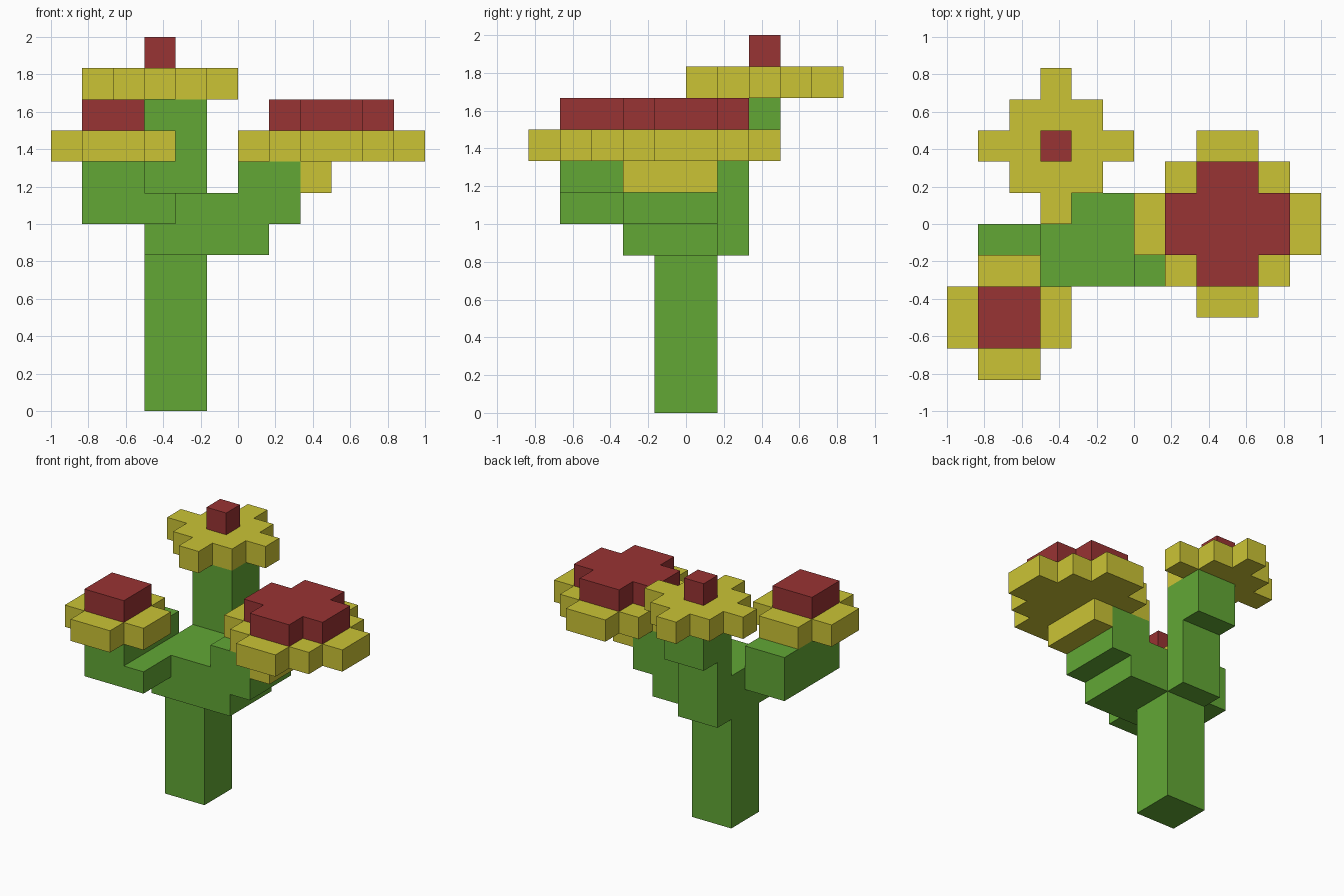
import bpy, bmesh, math

if "Cube" in bpy.data.objects:
    bpy.data.objects.remove(bpy.data.objects["Cube"])

U = 1 / 6  # size of one block


def material(name, rgb):
    mat = bpy.data.materials.new(name)
    lin = [((c / 255 + 0.055) / 1.055) ** 2.4 for c in rgb]
    mat.diffuse_color = (*lin, 1)
    mat.use_nodes = True
    mat.node_tree.nodes["Principled BSDF"].inputs["Base Color"].default_value = mat.diffuse_color
    return mat


GREEN = material("leaf green", (98, 167, 53))
YELLOW = material("petal yellow", (203, 196, 53))
RED = material("flower red", (153, 51, 51))


def blocks(name, mat, *boxes):
    """Merge boxes (x0, x1, y0, y1, z0, z1 in block units) into one outer shell."""
    cells = {(x, y, z) for x0, x1, y0, y1, z0, z1 in boxes
             for x in range(x0, x1) for y in range(y0, y1) for z in range(z0, z1)}
    bm = bmesh.new()
    verts = {}

    def vert(p):
        if p not in verts:
            verts[p] = bm.verts.new([c * U for c in p])
        return verts[p]

    for cell in cells:
        for axis in range(3):
            for side in (0, 1):
                near = list(cell)
                near[axis] += 2 * side - 1
                if tuple(near) in cells:
                    continue
                a, b = (axis + 1) % 3, (axis + 2) % 3
                loop = []
                for da, db in ((0, 0), (1, 0), (1, 1), (0, 1)):
                    p = list(cell)
                    p[axis] += side
                    p[a] += da
                    p[b] += db
                    loop.append(vert(tuple(p)))
                bm.faces.new(loop if side else loop[::-1])
    # Merge the flat block faces into large ones
    bmesh.ops.dissolve_limit(bm, angle_limit=math.radians(1),
                             verts=bm.verts[:], edges=bm.edges[:])
    mesh = bpy.data.meshes.new(name)
    bm.to_mesh(mesh)
    bm.free()
    mesh.materials.append(mat)
    obj = bpy.data.objects.new(name, mesh)
    bpy.context.collection.objects.link(obj)
    return obj


# Trunk with its three branches
blocks("stem", GREEN,
       (-3, -1, -1, 1, 0, 5),     # trunk
       (-3, 1, -2, 1, 5, 6),      # fork, lower layer
       (-3, 2, -2, 1, 6, 7),      # fork, upper layer
       (0, 2, -2, 1, 7, 8),       # right branch
       (-5, -3, -4, 0, 6, 8),     # left branch
       (-3, -2, -4, -2, 6, 7),    # left branch step
       (-3, -1, 1, 2, 5, 8),      # back branch, lower
       (-3, -1, 1, 3, 8, 10))     # back branch, upper

# Left flower
blocks("left_petals", YELLOW, (-6, -2, -4, -2, 8, 9), (-5, -3, -5, -1, 8, 9))
blocks("left_flower_center", RED, (-5, -3, -4, -2, 9, 10))

# Right flower
blocks("right_petals", YELLOW,
       (1, 5, -2, 2, 8, 9), (0, 6, -1, 1, 8, 9), (2, 4, -3, 3, 8, 9),
       (2, 3, -2, 1, 7, 8))
blocks("right_flower_center", RED, (1, 5, -1, 1, 9, 10), (2, 4, -2, 2, 9, 10))

# Back flower
blocks("back_petals", YELLOW,
       (-4, -1, 1, 4, 10, 11), (-5, 0, 2, 3, 10, 11), (-3, -2, 0, 5, 10, 11))
blocks("back_flower_center", RED, (-3, -2, 2, 3, 11, 12))
